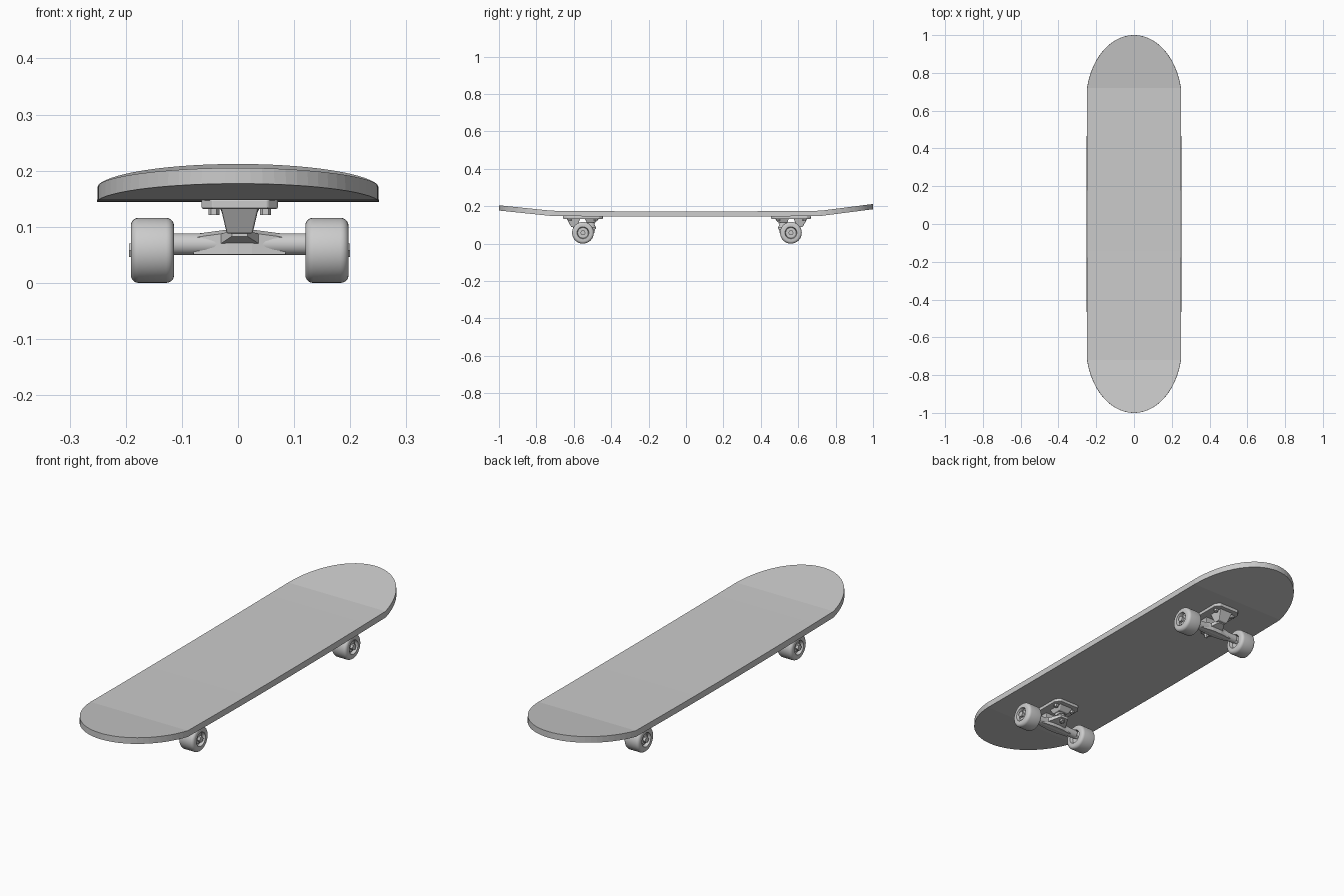
import bpy, bmesh, math
from mathutils import Vector, Matrix

cube = bpy.data.objects.get("Cube")
if cube:
    bpy.data.objects.remove(cube, do_unlink=True)

grey = bpy.data.materials.new("plain grey")
grey.use_nodes = True
grey.diffuse_color = (0.6, 0.6, 0.6, 1)
grey.node_tree.nodes["Principled BSDF"].inputs["Base Color"].default_value = (0.6, 0.6, 0.6, 1)


def finish(name, bm, smooth=False, bevel=0):
    """Turn a bmesh into a named grey object."""
    bmesh.ops.recalc_face_normals(bm, faces=bm.faces)
    mesh = bpy.data.meshes.new(name)
    bm.to_mesh(mesh)
    bm.free()
    mesh.materials.append(grey)
    obj = bpy.data.objects.new(name, mesh)
    bpy.context.collection.objects.link(obj)
    if bevel:
        mod = obj.modifiers.new("bevel", "BEVEL")
        mod.width, mod.segments = bevel, 2
    if smooth:
        bpy.ops.object.select_all(action="DESELECT")
        obj.select_set(True)
        bpy.context.view_layer.objects.active = obj
        bpy.ops.object.shade_smooth_by_angle(angle=math.radians(35))
    return obj


def lathe(name, profile, place, steps=32):
    """Spin (radius, height) points about z, then place the result."""
    bm = bmesh.new()
    verts = [bm.verts.new((r, 0, h)) for r, h in profile]
    edges = [bm.edges.new(pair) for pair in zip(verts, verts[1:])]
    bmesh.ops.spin(bm, geom=verts + edges, axis=(0, 0, 1), cent=(0, 0, 0),
                   angle=math.tau, steps=steps)
    bmesh.ops.remove_doubles(bm, verts=bm.verts, dist=0.0001)
    bm.transform(place)
    return finish(name, bm, smooth=True)


def cylinder(name, radius, start, end, steps=24):
    start, end = Vector(start), Vector(end)
    turn = (end - start).to_track_quat("Z", "Y").to_matrix().to_4x4()
    length = (end - start).length
    return lathe(name, [(0, 0), (radius, 0), (radius, length), (0, length)],
                 Matrix.Translation(start) @ turn, steps)


def loft(name, sections, bevel=0):
    """Skin a list of equal loops and cap both ends."""
    bm = bmesh.new()
    loops = [[bm.verts.new(p) for p in loop] for loop in sections]
    for a, b in zip(loops, loops[1:]):
        for i in range(len(a)):
            j = (i + 1) % len(a)
            bm.faces.new((a[i], a[j], b[j], b[i]))
    bm.faces.new(loops[0])
    bm.faces.new(loops[-1])
    return finish(name, bm, bevel=bevel)


def rect(x, y0, y1, z, cx=0):
    return [(cx - x, y0, z), (cx + x, y0, z), (cx + x, y1, z), (cx - x, y1, z)]


# Deck: gently bowed middle with a rounded, upturned nose and tail
def deck():
    half, fold, thick, steps = 0.248, 0.72, 0.028, 16
    first = math.radians(12)
    rows = []
    for i in range(steps + 1):
        t = first + (math.pi / 2 - first) * i / steps
        grow = (math.sin(t) - math.sin(first)) / (1 - math.sin(first))
        rows.append((fold + (1 - fold) * grow, half * math.cos(t) / math.cos(first)))
    rows = [(-y, x) for y, x in reversed(rows)] + \
           [(y / 10 * fold, half) for y in range(-8, 9, 2)] + rows
    sections = []
    for y, x in rows:
        x = max(x, 0.004)
        if abs(y) <= fold:
            bow = 1 - (y / fold) ** 2
            low, x = 0.148 - 0.004 * bow, x + 0.002 * bow
        else:
            rise = 0.036 if y > 0 else 0.029
            low = 0.148 + rise * (abs(y) - fold) / (1 - fold)
        sections.append([(-x - 0.001, y, low), (x + 0.001, y, low),
                         (x, y, low + thick), (-x, y, low + thick)])
    loft("deck", sections)


deck()


# Truck with its two wheels; out is the direction towards the board's end
def truck(label, cy, out):
    cx, axle_z, bar_z = 0.003, 0.058, 0.069

    def at(x, y, z):
        return (cx + x, cy + out * y, z)

    def block(name, low, high, bevel=0.003):
        """Frustum from (half x, y0, y1, z) at the bottom to the same at the top."""
        loops = [[at(*p) for p in rect(*s)] for s in (low, high)]
        return loft(f"{label}_{name}", loops, bevel)

    # Baseplate with clipped corners
    outline = [(0.068, 0.085), (0.05, 0.106), (-0.05, 0.106), (-0.068, 0.085)]
    outline += [(-x, -y) for x, y in outline]
    loft(f"{label}_baseplate", [[at(x, y, z) for x, y in outline] for z in (0.132, 0.149)], 0.003)

    # Mounting nuts
    for x in (-0.046, 0.046):
        for y in (-0.068, 0.068):
            cylinder(f"{label}_mounting_nut", 0.01, at(x, y, 0.121), at(x, y, 0.134), 6)

    # Pivot housing on the outer side, kingpin seat on the inner side
    block("pivot_housing", (0.023, 0.03, 0.062, 0.088), (0.034, 0.015, 0.088, 0.135))
    block("kingpin_seat", (0.026, -0.066, -0.02, 0.112), (0.036, -0.088, -0.01, 0.135))

    # Tilted kingpin with bushings, washer and nut
    top, end = Vector(at(0, -0.035, 0.118)), Vector(at(0, -0.058, 0.058))
    for name, radius, a, b in (("upper_bushing", 0.022, 0, 0.3), ("kingpin_washer", 0.024, 0.3, 0.36),
                               ("lower_bushing", 0.02, 0.36, 0.72), ("kingpin_nut", 0.012, 0.72, 0.9),
                               ("kingpin", 0.006, 0.9, 1)):
        cylinder(f"{label}_{name}", radius, top.lerp(end, a), top.lerp(end, b),
                 6 if name == "kingpin_nut" else 20)

    # Hanger: crossbar, tapering ridge, pivot nose and bushing yoke
    cylinder(f"{label}_hanger_bar", 0.0195, at(-0.118, 0, bar_z), at(0.118, 0, bar_z))
    ridge = []
    for x, reach, peak in ((-0.082, 0.014, 0.087), (-0.022, 0.022, 0.095),
                           (0.022, 0.022, 0.095), (0.082, 0.014, 0.087)):
        ridge.append([at(x, y, z) for y, z in ((-reach, 0.051), (reach, 0.051), (reach, peak - 0.006),
                                               (0, peak), (-reach, peak - 0.006))])
    loft(f"{label}_hanger_ridge", ridge)
    loft(f"{label}_pivot_nose",
         [[at(x, 0.01, z) for x, z in ((-0.04, 0.066), (0.04, 0.066), (0.04, 0.085), (-0.04, 0.085))],
          [at(x, 0.052, z) for x, z in ((-0.014, 0.083), (0.014, 0.083), (0.014, 0.094), (-0.014, 0.094))]])
    loft(f"{label}_bushing_yoke",
         [[at(x, 0, z) for x, z in ((-0.06, 0.062), (0.06, 0.062), (0.06, 0.084), (-0.06, 0.084))],
          [at(x, -0.07, z) for x, z in ((-0.02, 0.078), (0.02, 0.078), (0.02, 0.09), (-0.02, 0.09))]])

    # Axle, wheels, bearings and axle nuts
    cylinder(f"{label}_axle", 0.008, at(-0.196, 0, axle_z), at(0.196, 0, axle_z), 16)
    half, radius, soft = 0.0385, 0.058, 0.014
    corner = [(radius - soft + soft * math.sin(a), half - soft + soft * math.cos(a))
              for a in (math.pi / 2 * i / 5 for i in range(6))]
    side = [(0, half - 0.014), (0.028, half - 0.014), (0.032, half)] + corner
    tyre = side + [(r, -h) for r, h in reversed(side)]
    for name, s in (("left", 1), ("right", -1)):
        place = Matrix.Translation(at(s * 0.1555, 0, axle_z)) @ Matrix.Rotation(math.pi / 2, 4, "Y")
        lathe(f"{label}_{name}_wheel", tyre, place, 40)
        cylinder(f"{label}_{name}_bearing", 0.022, at(s * 0.17, 0, axle_z), at(s * 0.185, 0, axle_z))
        cylinder(f"{label}_{name}_axle_nut", 0.014, at(s * 0.18, 0, axle_z), at(s * 0.197, 0, axle_z), 6)


truck("front_truck", -0.551, -1)
truck("back_truck", 0.561, 1)
